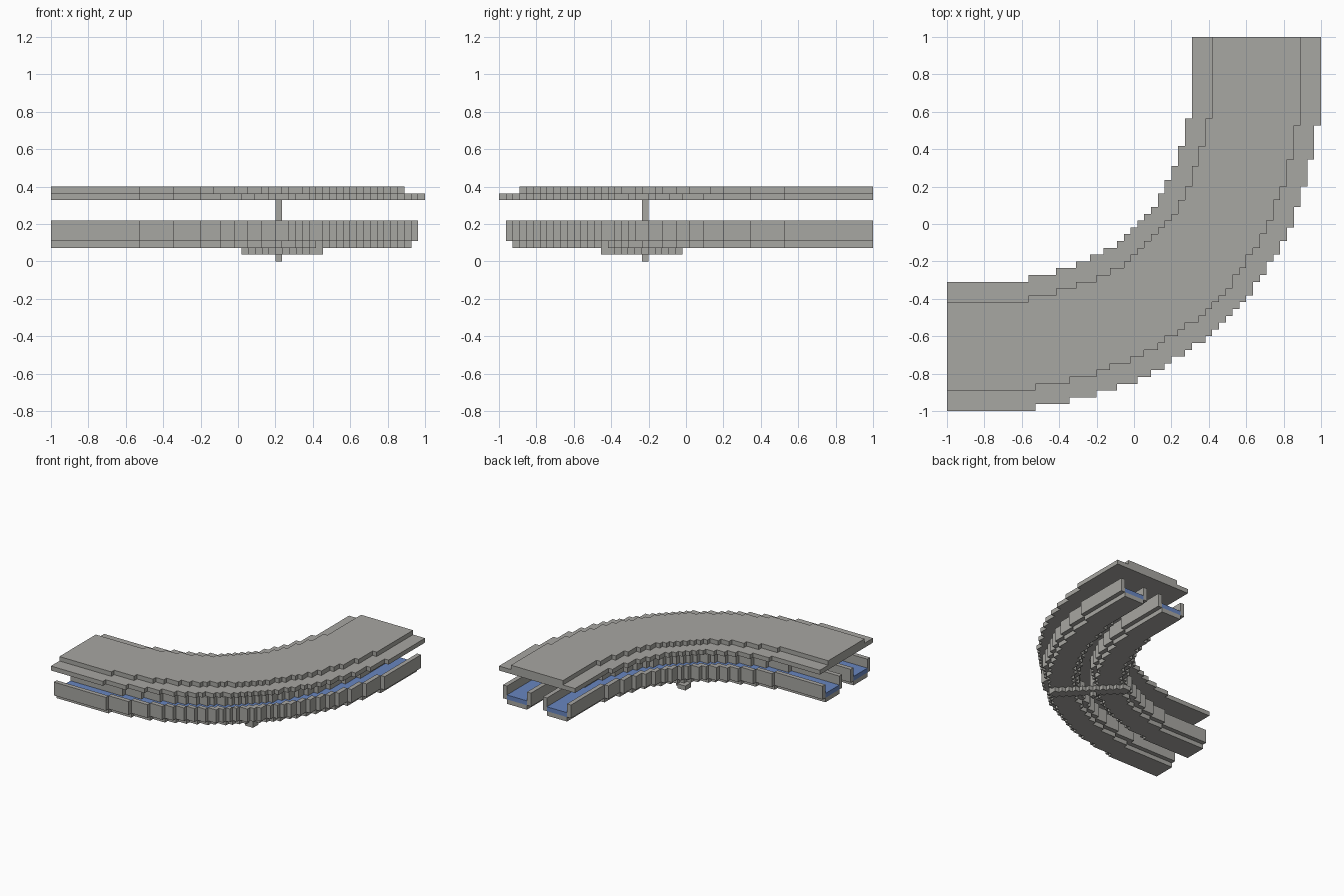
import bpy
import bmesh
import math

cube = bpy.data.objects.get("Cube")
if cube:
    bpy.data.objects.remove(cube, do_unlink=True)

N = 55            # blocks along each side
U = 2 / N         # block size
MID = 45.5        # centre line of the bend, in blocks from the inner corner


def material(name, rgb):
    m = bpy.data.materials.new(name)
    m.use_nodes = True
    m.diffuse_color = (*rgb, 1)
    bsdf = m.node_tree.nodes["Principled BSDF"]
    bsdf.inputs["Base Color"].default_value = (*rgb, 1)
    bsdf.inputs["Roughness"].default_value = 0.8
    return m


stone = material("stone_grey", (0.39, 0.385, 0.36))
water = material("water_blue", (0.14, 0.24, 0.53))

# Centre line: a parabolic quarter bend, as points with outward directions
bend = []
for k in range(201):
    t = k / 200
    h = math.hypot(t, 1 - t)
    bend.append((MID * (2 * t - t * t), MID * (1 - t * t), t / h, (1 - t) / h))


def offset(i, j):
    """Signed distance of a block from the centre line, outward positive."""
    x, y, nx, ny = min(bend, key=lambda p: (i - p[0]) ** 2 + (j - p[1]) ** 2)
    return math.copysign(math.hypot(i - x, j - y), (i - x) * nx + (j - y) * ny)


OFFSETS = {(i, j): offset(i, j) for i in range(N) for j in range(N)}


def band(low, high):
    """Blocks of the bend lying between two offsets."""
    return [c for c, d in OFFSETS.items() if low - 0.1 <= d < high - 0.1]


def slab(name, cells, z0, z1, mat):
    """Extrude a flat set of blocks between two layers."""
    bm = bmesh.new()
    verts = {}

    def corner(i, j):
        if (i, j) not in verts:
            verts[i, j] = bm.verts.new((i * U - 1, 1 - j * U, z0 * U))
        return verts[i, j]

    for i, j in cells:
        bm.faces.new([corner(i, j), corner(i + 1, j),
                      corner(i + 1, j + 1), corner(i, j + 1)])
    top = bmesh.ops.extrude_face_region(bm, geom=bm.faces[:],
                                        use_keep_orig=True)["geom"]
    bmesh.ops.translate(bm, vec=(0, 0, (z1 - z0) * U),
                        verts=[g for g in top if isinstance(g, bmesh.types.BMVert)])
    bmesh.ops.recalc_face_normals(bm, faces=bm.faces[:])
    mesh = bpy.data.meshes.new(name)
    bm.to_mesh(mesh)
    bm.free()
    mesh.materials.append(mat)
    bpy.context.collection.objects.link(bpy.data.objects.new(name, mesh))


# Roof deck in two layers
slab("deck_lower", band(-9.5, 9.5), 9, 10, stone)
slab("deck_upper", band(-6.5, 6.5), 10, 11, stone)

# Two water channels, each with a floor, water and a pair of walls
for side, low in (("inner", -8.5), ("outer", 1.5)):
    high = low + 7
    slab(side + "_channel_floor", band(low + 1, high - 1), 2, 3, stone)
    slab(side + "_channel_water", band(low + 1, high - 1), 3, 4, water)
    slab(side + "_channel_near_wall", band(low, low + 1), 3, 6, stone)
    slab(side + "_channel_far_wall", band(high - 1, high), 3, 6, stone)

# Diagonal cross beam under the channels, and the central post
span = range(28, 40)
slab("cross_beam", [(i, j) for i in span for j in span if abs(i - j) <= 1],
     1, 2, stone)
slab("post", [(33, 33)], 0, 9, stone)
